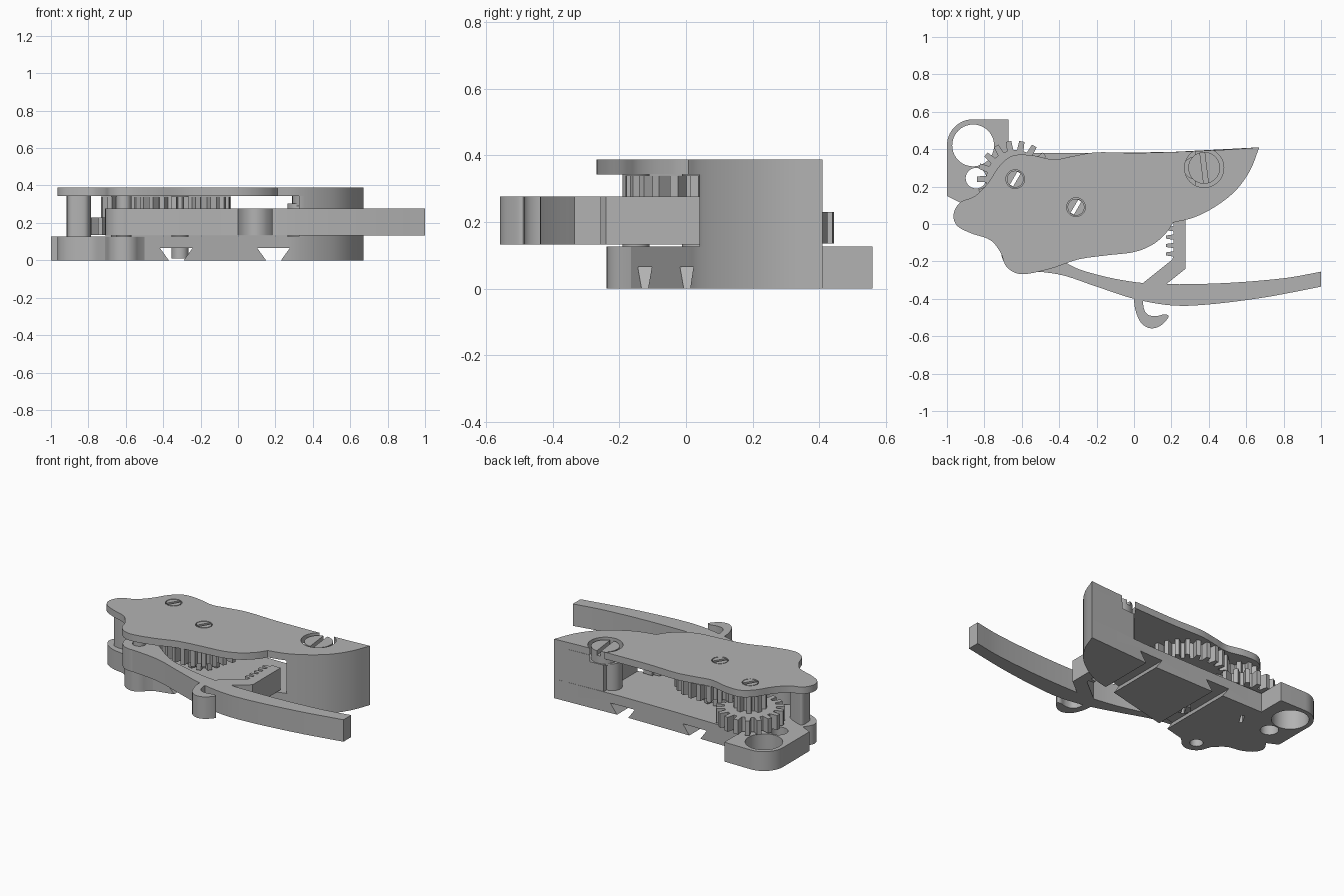
import bpy, bmesh, math
from mathutils import Vector

if "Cube" in bpy.data.objects:
    bpy.data.objects.remove(bpy.data.objects["Cube"], do_unlink=True)

grey = bpy.data.materials.new("plain grey")
grey.use_nodes = True
grey.diffuse_color = (0.45, 0.45, 0.45, 1)
grey.node_tree.nodes["Principled BSDF"].inputs["Base Color"].default_value = grey.diffuse_color


def curve(pts, steps=6):
    """Smooth open chain through the points."""
    v = [Vector(p) for p in pts]
    v = [v[0] * 2 - v[1]] + v + [v[-1] * 2 - v[-2]]
    out = []
    for a, b, c, d in zip(v, v[1:], v[2:], v[3:]):
        for i in range(steps):
            t = i / steps
            out.append((b * 2 + (c - a) * t + (a * 2 - b * 5 + c * 4 - d) * t * t
                        + (b * 3 - a - c * 3 + d) * t ** 3) / 2)
    return [tuple(p) for p in out] + [tuple(v[-2])]


def arc(c, r, start=0, end=360, n=40):
    full = end - start == 360
    angles = [math.radians(start + (end - start) * i / (n if full else n - 1)) for i in range(n)]
    return [(c[0] + r * math.cos(a), c[1] + r * math.sin(a)) for a in angles]


def prism(name, pts, lo, hi, along_y=False):
    """Extrude an outline along z, or along y for an x-z outline."""
    bm = bmesh.new()
    face = bm.faces.new([bm.verts.new((x, lo, y) if along_y else (x, y, lo)) for x, y in pts])
    top = bmesh.ops.extrude_face_region(bm, geom=[face])["geom"]
    step = Vector((0, hi - lo, 0) if along_y else (0, 0, hi - lo))
    bmesh.ops.translate(bm, vec=step, verts=[e for e in top if isinstance(e, bmesh.types.BMVert)])
    bmesh.ops.recalc_face_normals(bm, faces=bm.faces)
    mesh = bpy.data.meshes.new(name)
    bm.to_mesh(mesh)
    bm.free()
    mesh.materials.append(grey)
    ob = bpy.data.objects.new(name, mesh)
    bpy.context.collection.objects.link(ob)
    return ob


def combine(ob, *others, op="DIFFERENCE"):
    """Cut or join solids into ob and remove the helpers."""
    for other in others:
        other.hide_render = True
        mod = ob.modifiers.new("cut", "BOOLEAN")
        mod.operation, mod.solver, mod.object = op, "EXACT", other
        bpy.context.view_layer.update()
        mesh = bpy.data.meshes.new_from_object(
            ob.evaluated_get(bpy.context.evaluated_depsgraph_get()))
        ob.modifiers.clear()
        ob.data = mesh
        bpy.data.objects.remove(other, do_unlink=True)
    return ob


def hole(c, r, lo=-0.1, hi=0.6):
    return prism("cutter", arc(c, r), lo, hi)


def slot(c, length, width, angle, lo=-0.1, hi=0.6):
    d = Vector((math.cos(math.radians(angle)), math.sin(math.radians(angle))))
    n = Vector((-d.y, d.x)) * width / 2
    d, c = d * length / 2, Vector(c)
    return prism("cutter", [tuple(p) for p in (c - d - n, c + d - n, c + d + n, c - d + n)], lo, hi)


def gear(name, c, teeth, root, tip, lo, hi, bore):
    pts = []
    for i in range(teeth):
        for frac, r in ((-.32, root), (-.2, tip), (.2, tip), (.32, root)):
            a = (i + frac) * 2 * math.pi / teeth
            pts.append((c[0] + r * math.cos(a), c[1] + r * math.sin(a)))
    return combine(prism(name, pts, lo, hi), hole(c, bore))


BASE_TOP, PLATE_LOW, TOP = 0.127, 0.343, 0.388
AXLE_A, AXLE_B = (-0.635, 0.24), (-0.31, 0.09)
PIVOT, SCREW, EYE = (-0.61, -0.15), (0.375, 0.30), (-0.86, 0.42)
tip_curve = curve([(0.67, 0.41), (0.62, 0.285), (0.54, 0.175), (0.43, 0.09), (0.32, 0.035), (0.21, 0.008)])

# Base plate with mounting eye, dovetail grooves and bores
base = prism("base_plate",
             [(-0.67, 0.56)] + arc(EYE, 0.14, 90, 180, 14) + [(-1, 0.15), (-0.93, 0.115)]
             + curve([(-0.93, 0.115), (-0.965, 0.05), (-0.94, -0.01), (-0.87, -0.05), (-0.78, -0.07), (-0.71, -0.13)])[1:]
             + arc(PIVOT, 0.088, 190, 330, 20) + [(-0.5, -0.165)]
             + tip_curve[::-1] + [(0.2, 0.385), (-0.2, 0.38), (-0.67, 0.38)], 0, BASE_TOP)
for x in (-0.33, 0.19):
    combine(base, prism("cutter", [(x - .04, -.01), (x + .04, -.01), (x + .04, 0), (x + .087, .065),
                                   (x - .087, .065), (x - .04, 0)], -1, 1, True))
combine(base, hole(EYE, 0.112), hole((-0.845, 0.245), 0.055), hole(PIVOT, 0.04, -0.1, 0.11))
for c in (AXLE_A, AXLE_B):
    combine(base, slot(c, 0.08, 0.02, 60))

# Top plate
plate = prism("top_plate", curve([
    (0.21, 0.008), (0.17, -0.05), (0.1, -0.11), (0, -0.15), (-0.15, -0.168), (-0.3, -0.19),
    (-0.45, -0.24), (-0.6, -0.268), (-0.68, -0.23), (-0.715, -0.15), (-0.77, -0.085),
    (-0.87, -0.05), (-0.945, -0.01), (-0.965, 0.05), (-0.93, 0.115), (-0.85, 0.15),
    (-0.78, 0.22), (-0.72, 0.31), (-0.65, 0.365), (-0.55, 0.368), (-0.43, 0.345),
    (-0.33, 0.362), (-0.2, 0.383), (0, 0.38), (0.2, 0.385), (0.45, 0.395), (0.67, 0.41)])[1:]
    + tip_curve[1:], PLATE_LOW, TOP)
combine(plate, hole(SCREW, 0.105), hole(AXLE_A, 0.05), hole(AXLE_B, 0.05))

# Spacer block under the wide end, with the recessed slotted screw
block = prism("spacer_block", [p for p in tip_curve if p[0] > 0.33] + [(0.325, 0.04), (0.325, 0.389)],
              BASE_TOP, PLATE_LOW)
combine(block, hole(SCREW, 0.105, 0.3))
prism("screw_post", arc((0.325, 0.3), 0.06), BASE_TOP, PLATE_LOW - 0.04)
combine(prism("clamp_screw", arc(SCREW, 0.085), 0.29, 0.38), slot(SCREW, 0.2, 0.025, 97, 0.35))

# Fixed posts, flush with the plate
prism("corner_post", curve([(-0.915, 0.03), (-0.915, 0.085), (-0.89, 0.1), (-0.8, 0.06), (-0.788, 0.035),
                            (-0.81, -0.005), (-0.86, -0.012), (-0.9, 0.0), (-0.915, 0.03)])[:-1],
      BASE_TOP, TOP)
prism("pivot_post", arc(PIVOT, 0.04), BASE_TOP, TOP)

# Slotted axles and gear train
for name, c in (("rear_axle", AXLE_A), ("centre_axle", AXLE_B)):
    combine(prism(name, arc(c, 0.045), 0.01, TOP), slot(c, 0.086, 0.02, 60))
gear("escape_gear", AXLE_A, 18, 0.155, 0.205, 0.135, 0.23, 0.045)
gear("escape_pinion", AXLE_A, 9, 0.068, 0.1, 0.23, 0.34, 0.045)
gear("drive_gear", AXLE_B, 26, 0.225, 0.272, 0.235, 0.34, 0.045)
gear("drive_pinion", AXLE_B, 10, 0.07, 0.105, 0.135, 0.235, 0.045)

# Trigger lever: curved arm, pivot ring, finger hook and toothed rack
LOW, HIGH = 0.132, 0.276
upper = curve([(-0.54, -0.08), (-0.35, -0.215), (-0.2, -0.27), (0, -0.31), (0.2, -0.322),
               (0.5, -0.315), (0.8, -0.29), (1, -0.255)])
lower = curve([(1, -0.335), (0.7, -0.392), (0.4, -0.43), (0.2, -0.435), (0, -0.4),
               (-0.2, -0.335), (-0.4, -0.27), (-0.63, -0.245)])
lever = prism("trigger_lever", upper + lower, LOW, HIGH)
ring = prism("ring", arc(PIVOT, 0.1), LOW, HIGH)
hook = prism("hook", curve([(0, -0.38), (0.005, -0.45), (0.035, -0.525), (0.085, -0.557), (0.14, -0.545),
                            (0.185, -0.497), (0.165, -0.483), (0.12, -0.492), (0.075, -0.485),
                            (0.052, -0.45), (0.048, -0.39)]), LOW, HIGH)
rack_edge = []
for i in range(5):
    y = 0.02 - i * 0.045
    rack_edge += [(0.21, y + 0.014), (0.17, y + 0.008), (0.17, y - 0.008), (0.21, y - 0.014)]
rack = prism("rack", [(0.275, -0.24), (0.275, 0.05), (0.21, 0.05)] + rack_edge
             + [(0.205, -0.19), (0.03, -0.33), (0.15, -0.34)], LOW, HIGH)
combine(lever, ring, hook, rack, op="UNION")
combine(lever, hole(PIVOT, 0.042))

# Smooth curved walls, keep edges sharp
bpy.ops.object.select_all(action="DESELECT")
for ob in bpy.context.collection.objects:
    if ob.type == "MESH":
        ob.select_set(True)
        bpy.context.view_layer.objects.active = ob
bpy.ops.object.shade_smooth_by_angle(angle=math.radians(25))
